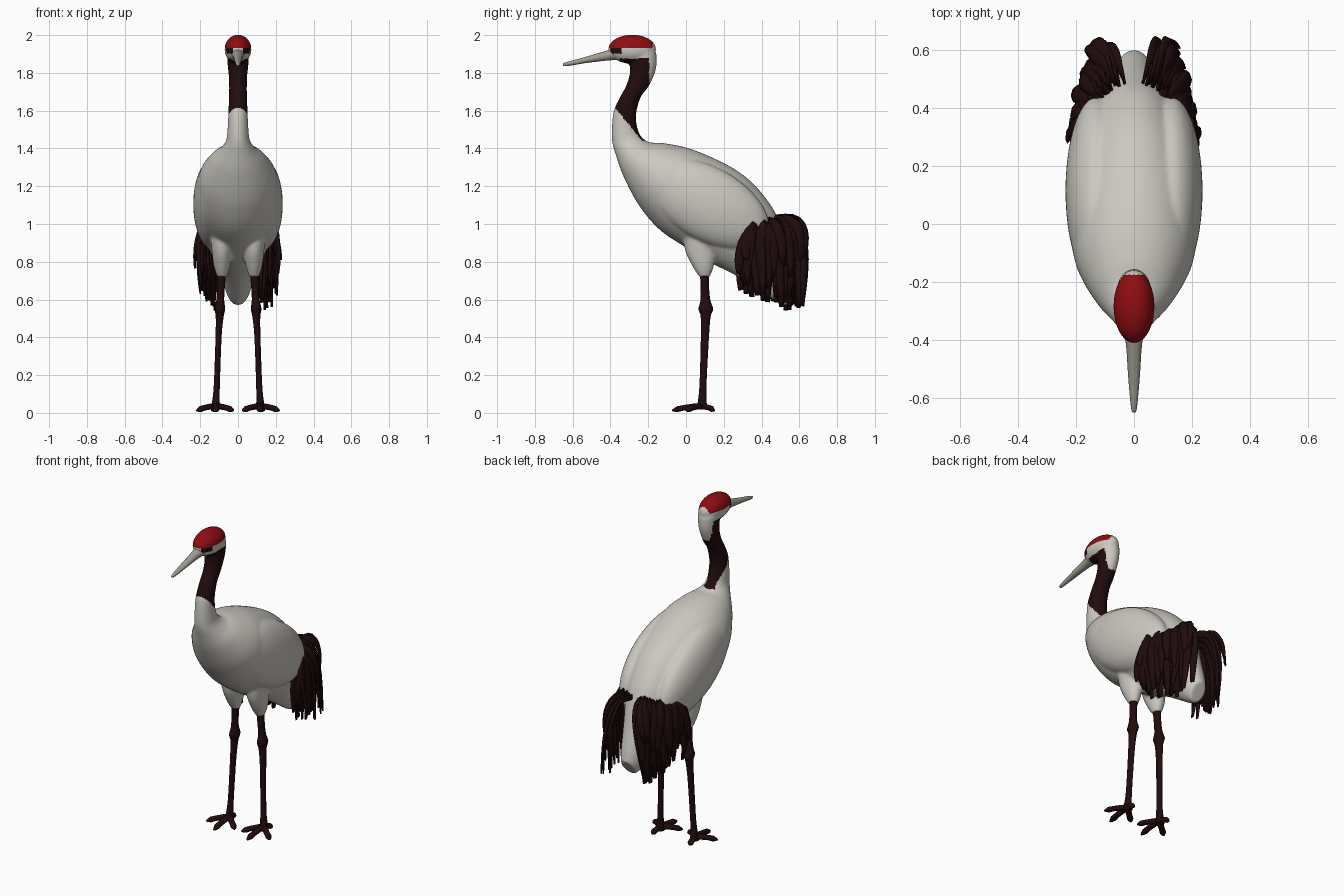
import bpy, bmesh, math, random
from mathutils import Vector as V

if "Cube" in bpy.data.objects:
    bpy.data.objects.remove(bpy.data.objects["Cube"])

random.seed(4)


def material(name, rgb):
    m = bpy.data.materials.new(name)
    m.diffuse_color = (*rgb, 1)
    m.use_nodes = True
    m.node_tree.nodes["Principled BSDF"].inputs["Base Color"].default_value = m.diffuse_color
    return m


WHITE = material("plumage_white", (0.60, 0.58, 0.53))
BLACK = material("feather_black", (0.015, 0.0035, 0.004))
RED = material("crown_red", (0.27, 0.004, 0.006))
HORN = material("beak_horn", (0.36, 0.34, 0.29))


def finish(bm, name, mats):
    bmesh.ops.recalc_face_normals(bm, faces=bm.faces)
    for f in bm.faces:
        f.smooth = True
    me = bpy.data.meshes.new(name)
    bm.to_mesh(me)
    bm.free()
    for m in mats:
        me.materials.append(m)
    ob = bpy.data.objects.new(name, me)
    bpy.context.collection.objects.link(ob)
    return ob


def loft(bm, rings, sides):
    """Skin a list of (centre, axis_a, axis_b) ellipses and cap both ends."""
    rows = []
    for c, a, b in rings:
        rows.append([bm.verts.new(c + a * math.cos(t) + b * math.sin(t))
                     for t in (2 * math.pi * i / sides for i in range(sides))])
    for r0, r1 in zip(rows, rows[1:]):
        for i in range(sides):
            j = (i + 1) % sides
            bm.faces.new((r0[i], r0[j], r1[j], r1[i]))
    bm.faces.new(rows[0])
    bm.faces.new(rows[-1])


def smooth_rows(rows, steps):
    """Catmull-Rom interpolation of rows of numbers."""
    out = []
    n = len(rows)
    for i in range(n - 1):
        quad = [rows[max(0, min(n - 1, i + k))] for k in (-1, 0, 1, 2)]
        for s in range(steps):
            t = s / steps
            out.append([0.5 * (2 * p1 + (p2 - p0) * t + (2 * p0 - 5 * p1 + 4 * p2 - p3) * t * t
                               + (3 * p1 - p0 - 3 * p2 + p3) * t ** 3)
                        for p0, p1, p2, p3 in zip(*quad)])
    return out + [rows[-1]]


def profile_loft(bm, rows, steps, sides):
    """Rows are back y, back z, front y, front z, half width."""
    rings = []
    for yb, zb, yf, zf, w in smooth_rows(rows, steps):
        b, f = V((0, yb, zb)), V((0, yf, zf))
        rings.append(((b + f) / 2, V((w, 0, 0)), (b - f) / 2))
    loft(bm, rings, sides)


def tube(bm, rows, steps=4, sides=14):
    """Rows are x, y, z, x radius, y radius; rings stay horizontal."""
    loft(bm, [(V((x, y, z)), V((a, 0, 0)), V((0, b, 0)))
              for x, y, z, a, b in smooth_rows(rows, steps)], sides)


def ellipsoid(bm, centre, size, tilt=0):
    ca, sa = math.cos(tilt), math.sin(tilt)
    for v in bmesh.ops.create_uvsphere(bm, u_segments=48, v_segments=32, radius=1)["verts"]:
        a, b = v.co.y * size[1], v.co.z * size[2]
        v.co = V((v.co.x * size[0], a * ca + b * sa, b * ca - a * sa)) + V(centre)


# white-feathered skin: neck, trunk and tail, head, folded wings and thighs
bm = bmesh.new()
profile_loft(bm, [
    (-.156, 1.90, -.29, 1.91, .058), (-.157, 1.835, -.297, 1.85, .055),
    (-.172, 1.78, -.298, 1.795, .049), (-.203, 1.72, -.318, 1.73, .047),
    (-.24, 1.67, -.345, 1.68, .048), (-.264, 1.58, -.382, 1.60, .051),
    (-.255, 1.50, -.392, 1.51, .055), (-.23, 1.455, -.39, 1.43, .063),
    (-.19, 1.432, -.37, 1.36, .092), (-.12, 1.428, -.33, 1.25, .145),
    (0, 1.405, -.25, 1.10, .202), (.12, 1.36, -.14, .97, .220),
    (.25, 1.295, 0, .875, .212), (.36, 1.21, .12, .80, .19),
    (.455, 1.09, .25, .735, .155), (.505, .98, .34, .68, .115),
    (.55, .85, .43, .62, .085), (.585, .74, .49, .582, .065),
    (.602, .67, .53, .568, .045)], 10, 48)
ellipsoid(bm, (0, -.285, 1.925), (.071, .127, .077))
for s in (-1, 1):
    ellipsoid(bm, (s * .128, .115, 1.105), (.109, .355, .195), math.radians(29))
    tube(bm, [(s * .09, .06, .97, .06, .08), (s * .085, .075, .86, .054, .08),
              (s * .085, .09, .78, .044, .058), (s * .085, .098, .72, .026, .029)], 5, 24)
base = finish(bm, "plumage_base", [WHITE, BLACK, RED])

# weld the parts into one softly blended surface
remesh = base.modifiers.new("weld", 'REMESH')
remesh.mode = 'VOXEL'
remesh.voxel_size = 0.0075
soften = base.modifiers.new("soften", 'SMOOTH')
soften.factor = 0.5
soften.iterations = 8
graph = bpy.context.evaluated_depsgraph_get()
skin = bpy.data.meshes.new_from_object(base.evaluated_get(graph))
bpy.data.objects.remove(base)


def plumage_rule(c):
    """0 white, 1 black, 2 red."""
    if c.z > 1.931 and c.y < -.175:
        return 2
    if c.z > 1.876:
        eye = c.y < -.34 and abs(c.x) > .025 and 1.903 < c.z
        return 1 if eye else 0
    if c.z < 1.44 or c.z < 1.62 - 1.21 * (c.y + .38):
        return 0
    if c.z > 1.75 and c.y > -.195:
        return 0
    return 0 if c.y < -.35 and c.z > 1.8 else 1


for p in skin.polygons:
    p.use_smooth = True
    p.material_index = plumage_rule(p.center)
body = bpy.data.objects.new("head_neck_body_and_wings", skin)
bpy.context.collection.objects.link(body)

# beak
bm = bmesh.new()
profile_loft(bm, [(-.36, 1.935, -.35, 1.868, .042), (-.42, 1.918, -.41, 1.866, .028),
                  (-.53, 1.885, -.53, 1.852, .020), (-.63, 1.858, -.63, 1.836, .011),
                  (-.652, 1.848, -.652, 1.838, .005)], 5, 20)
finish(bm, "beak", [HORN])


def feather(bm, s, p0, p1, p2, normal, width):
    rings = []
    n = 9
    for k in range(n):
        t = k / (n - 1)
        p = p0 * (1 - t) ** 2 + p1 * 2 * t * (1 - t) + p2 * t * t
        tangent = ((p1 - p0) * (1 - t) + (p2 - p1) * t).normalized()
        side = tangent.cross(normal).normalized()
        w = width * (.25 + .75 * math.sin(math.pi * (.12 + .80 * t)))
        flat = side.cross(tangent) * w * .36
        rings.append([V((q.x * s, q.y, q.z)) for q in (p, side * w, flat)])
    loft(bm, rings, 6)


def jitter(a):
    return V([random.uniform(-a, a) for _ in range(3)])


for s, label in ((-1, "right"), (1, "left")):
    # drooping dark plumes fanned around the wing end, in three layers
    bm = bmesh.new()
    count = 14
    for inset, length in ((0, 1), (.03, 1), (-.003, .6)):
        for i in range(count):
            u = i / (count - 1)
            bulge = V((.03 * math.sin(math.pi * u), 0, 0))
            p0 = V((.19, .35, 1.0)).lerp(V((.06, .49, 1.025)), u) + bulge * .6
            p1 = V((.222, .27, .87)).lerp(V((.12, .655, 1.06)), u) + bulge
            p2 = V((.20, .305, .68)).lerp(V((.14, .605, .61)), u) + bulge * .3
            p2.z -= .05 * math.sin(math.pi * u ** 2)
            p2 = p1.lerp(p2, length) + jitter(.02) + V((0, 0, random.uniform(-.04, .05)))
            shift = V((-inset, 0, 0))
            normal = V((1, .05, 0)).lerp(V((.8, .5, .1)), u).normalized()
            feather(bm, s, p0 + shift + jitter(.012), p1 + shift + jitter(.012),
                    p2 + shift, normal, .030)
    finish(bm, label + "_plumes", [BLACK])

    # leg with knobbly joint
    bm = bmesh.new()
    tube(bm, [(s * .085, .098, .76, .024, .026), (s * .09, .10, .66, .02, .023),
              (s * .094, .103, .595, .021, .027), (s * .096, .105, .55, .028, .04),
              (s * .097, .104, .51, .021, .027), (s * .103, .10, .40, .016, .022),
              (s * .112, .09, .15, .016, .019), (s * .117, .086, .06, .02, .024),
              (s * .118, .085, .018, .026, .03)])
    finish(bm, label + "_leg", [BLACK])

    # four toes: three forward, one short behind
    bm = bmesh.new()
    hub = V((s * .118, .08, .035))
    for tx, ty in ((.022, .0), (.115, -.075), (.220, .0), (.13, .152)):
        tip = V((s * tx, ty, .012))
        d = (tip - hub).normalized()
        side = d.cross(V((0, 0, 1))).normalized()
        rings = []
        for t, r in ((0, .019), (.3, .016), (.6, .015), (.8, .016), (.92, .010), (1, .003)):
            p = hub.lerp(tip, t)
            p.z = max(p.z, r) + .006 * math.sin(math.pi * t)
            rings.append((p, side * r * 1.15, side.cross(d) * r))
        loft(bm, rings, 10)
    finish(bm, label + "_foot", [BLACK])
